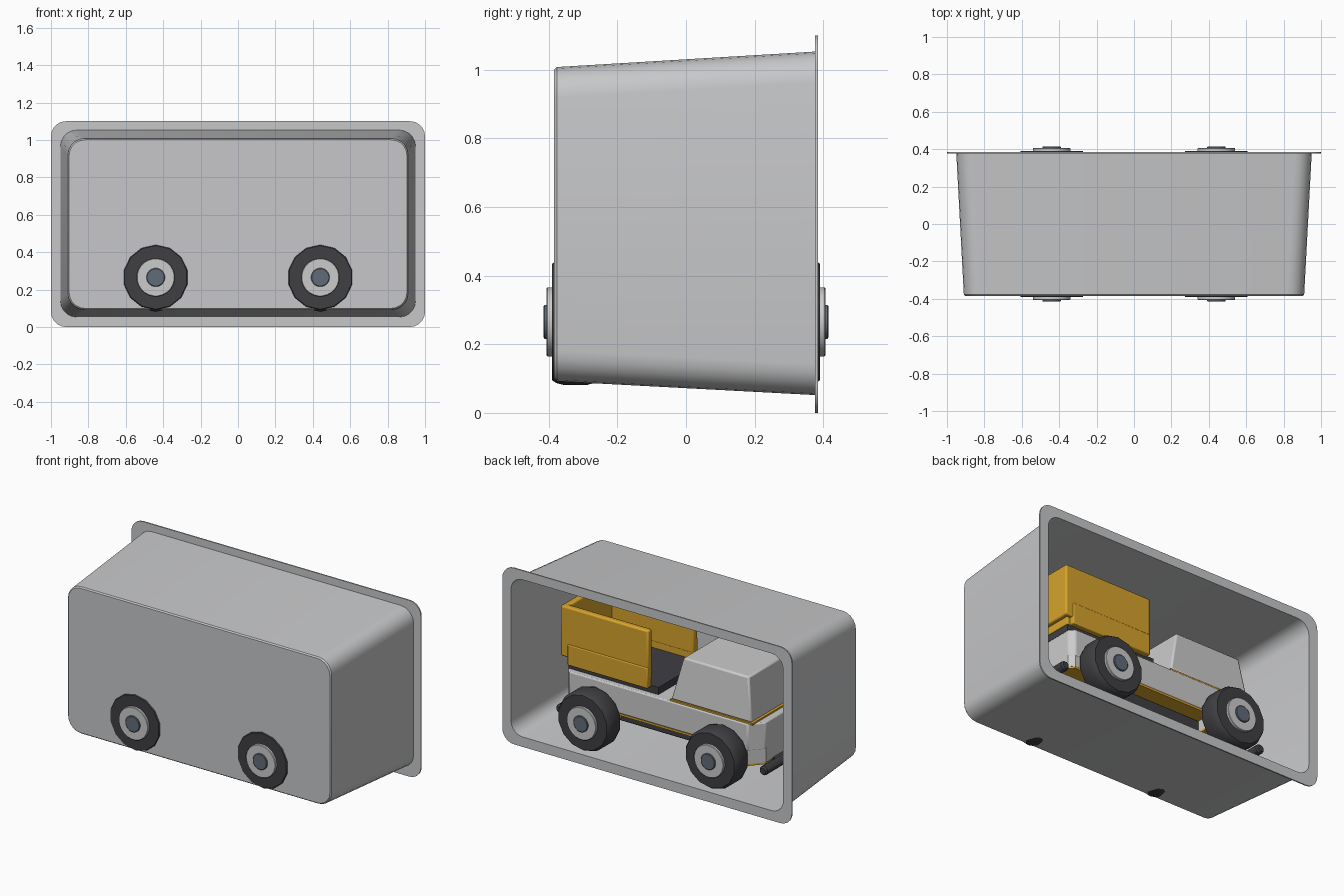
import bpy, bmesh, math
from mathutils import Vector

if "Cube" in bpy.data.objects:
    bpy.data.objects.remove(bpy.data.objects["Cube"])


def material(name, rgb):
    m = bpy.data.materials.new(name)
    m.diffuse_color = (*rgb, 1)
    m.use_nodes = True
    m.node_tree.nodes["Principled BSDF"].inputs["Base Color"].default_value = m.diffuse_color
    return m


TRAY = material("tray_grey", (0.57, 0.575, 0.585))
BODY = material("body_grey", (0.60, 0.60, 0.60))
YELLOW = material("yellow", (0.68, 0.37, 0.025))
DARK = material("dark_rubber", (0.05, 0.05, 0.057))
STEEL = material("blue_steel", (0.12, 0.15, 0.19))


def finish(name, bm, mat, bevel=0.0, smooth=30):
    bmesh.ops.recalc_face_normals(bm, faces=bm.faces)
    me = bpy.data.meshes.new(name)
    bm.to_mesh(me)
    bm.free()
    ob = bpy.data.objects.new(name, me)
    bpy.context.collection.objects.link(ob)
    me.materials.append(mat)
    if bevel:
        b = ob.modifiers.new("bevel", 'BEVEL')
        b.width, b.segments = bevel, 2
    bpy.ops.object.select_all(action='DESELECT')
    ob.select_set(True)
    bpy.context.view_layer.objects.active = ob
    bpy.ops.object.shade_smooth_by_angle(angle=math.radians(smooth))
    return ob


def loft(rings, name, mat, bevel=0.0, cap=True, close=False):
    """Join successive rings of equal point count."""
    bm = bmesh.new()
    vs = [[bm.verts.new(p) for p in ring] for ring in rings]
    n = len(vs[0])
    pairs = list(zip(vs, vs[1:])) + ([(vs[-1], vs[0])] if close else [])
    for a, b in pairs:
        for i in range(n):
            j = (i + 1) % n
            bm.faces.new((a[i], a[j], b[j], b[i]))
    if cap:
        bm.faces.new(vs[0])
        bm.faces.new(vs[-1])
    return finish(name, bm, mat, bevel)


def box(name, x, y, z, mat, bevel=0.0):
    rings = [[(x[0], y[0], h), (x[1], y[0], h), (x[1], y[1], h), (x[0], y[1], h)] for h in z]
    return loft(rings, name, mat, bevel)


def rounded(hx, z0, z1, r, y, seg=5):
    """Rounded rectangle in the x-z plane."""
    pts = []
    corners = [(hx - r, z1 - r), (-hx + r, z1 - r), (-hx + r, z0 + r), (hx - r, z0 + r)]
    for k, (cx, cz) in enumerate(corners):
        for i in range(seg + 1):
            a = math.pi / 2 * (k + i / seg)
            pts.append((cx + r * math.cos(a), y, cz + r * math.sin(a)))
    return pts


def turned(name, cx, cz, profile, n, mat, side=1):
    """Solid turned about a y-parallel axis from (radius, y) points."""
    rings = [[(cx + r * math.cos(2 * math.pi * (i + .5) / n), side * y,
               cz + r * math.sin(2 * math.pi * (i + .5) / n)) for i in range(n)]
             for r, y in profile]
    return loft(rings, name, mat)


# Tapered tray, open at the back, with a thin flange
loft([rounded(0.898, 0.102, 0.998, 0.08, -0.374),
      rounded(0.94, 0.062, 1.043, 0.08, 0.384),
      rounded(1.0, 0.0, 1.10, 0.08, 0.384),
      rounded(1.0, 0.0, 1.10, 0.08, 0.376),
      rounded(0.95, 0.052, 1.053, 0.09, 0.376),
      rounded(0.91, 0.092, 1.008, 0.09, -0.376),
      rounded(0.903, 0.099, 1.001, 0.085, -0.384)], "tray", TRAY)

# Wheels with hubs and caps
for x in (-0.44, 0.44):
    for s, label in ((-1, "near"), (1, "far")):
        tag = label + ("_front" if x < 0 else "_rear")
        turned("tyre_" + tag, x, 0.265,
               [(0.10, 0.255), (0.162, 0.255), (0.178, 0.268), (0.184, 0.29), (0.184, 0.355),
                (0.178, 0.378), (0.17, 0.390), (0.10, 0.390)], 14, DARK, s)
        turned("hub_" + tag, x, 0.265, [(0.102, 0.38), (0.102, 0.403), (0.099, 0.406)], 24, BODY, s)
        turned("cap_" + tag, x, 0.265, [(0.05, 0.40), (0.05, 0.412), (0.046, 0.415)], 20, STEEL, s)
    turned("axle", x, 0.265, [(0.03, -0.27), (0.03, 0.27)], 12, DARK)


# Truck body: chamfered nose, skirts lower at both ends
def plan(x0, x1, w, cx, cy, z):
    return [(x0 + cx, -w, z), (x1 - .03, -w, z), (x1, -w + .03, z), (x1, w - .03, z),
            (x1 - .03, w, z), (x0 + cx, w, z), (x0, w - cy, z), (x0, cy - w, z)]


loft([plan(-0.67, 0.66, 0.25, 0.07, 0.08, z) for z in (0.31, 0.48)], "body", BODY, 0.008)
loft([plan(-0.67, -0.34, 0.248, 0.07, 0.08, z) for z in (0.23, 0.32)], "front_skirt", BODY)
loft([plan(0.34, 0.66, 0.248, 0.03, 0.03, z) for z in (0.245, 0.32)], "rear_skirt", BODY)

# Yellow base plates and dark chassis
box("middle_base_plate", (-0.34, 0.34), (-0.247, 0.247), (0.297, 0.31), YELLOW)
loft([plan(-0.665, -0.34, 0.247, 0.07, 0.08, z) for z in (0.217, 0.23)], "front_base_plate", YELLOW)
loft([plan(0.34, 0.66, 0.247, 0.03, 0.03, z) for z in (0.232, 0.245)], "rear_base_plate", YELLOW)
box("chassis", (-0.66, 0.66), (-0.15, 0.15), (0.21, 0.30), DARK, 0.01)

# Round bumpers, each a bar along y
for name, x, z in (("front_bumper", -0.705, 0.215), ("rear_bumper", 0.70, 0.225)):
    turned(name, x, z, [(0.02, -0.25), (0.028, -0.24), (0.028, 0.24), (0.02, 0.25)], 12, DARK)
    xs = sorted((x, x * 0.9))
    box(name + "_mount", xs, (-0.1, 0.1), (z - 0.02, z + 0.02), DARK)

# Tapered cab on a thin yellow trim plate
box("cab_trim", (-0.63, -0.06), (-0.243, 0.243), (0.478, 0.49), YELLOW)
loft([[(-0.62, -0.24, 0.49), (-0.065, -0.24, 0.49), (-0.065, 0.24, 0.49), (-0.62, 0.24, 0.49)],
      [(-0.58, -0.21, 0.755), (-0.13, -0.21, 0.755), (-0.13, 0.21, 0.755), (-0.58, 0.21, 0.755)]],
     "cab", BODY, 0.01)

# Cargo bed: dark floor, yellow walls open towards the cab
box("bed_floor", (0.04, 0.66), (-0.215, 0.215), (0.475, 0.525), DARK)
for s, label in ((-1, "near"), (1, "far")):
    ys = sorted((s * 0.205, s * 0.245))
    box("bed_wall_" + label, (0.09, 0.695), ys, (0.56, 0.875), YELLOW, 0.01)
    ys = sorted((s * 0.207, s * 0.25))
    box("bed_lower_panel_" + label, (0.092, 0.645), ys, (0.515, 0.645), YELLOW, 0.006)
box("bed_tailgate", (0.655, 0.695), (-0.24, 0.24), (0.56, 0.875), YELLOW, 0.01)
box("bed_lower_tailgate", (0.62, 0.668), (-0.22, 0.22), (0.515, 0.60), YELLOW, 0.006)
